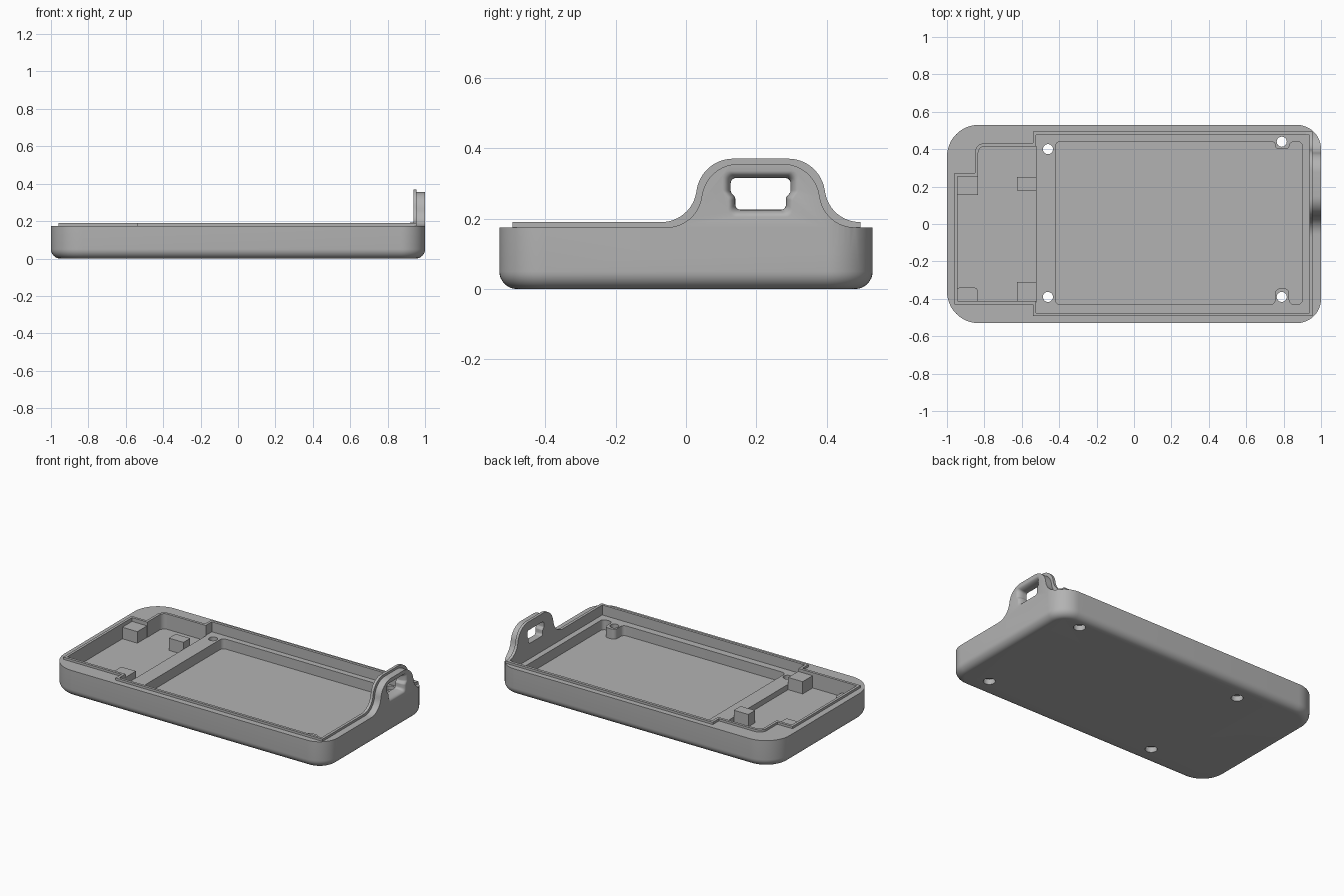
import bpy, bmesh, math
from mathutils import Vector

if "Cube" in bpy.data.objects:
    bpy.data.objects.remove(bpy.data.objects["Cube"])

grey = bpy.data.materials.new("plain_grey")
grey.diffuse_color = (0.45, 0.45, 0.45, 1)
grey.use_nodes = True
grey.node_tree.nodes["Principled BSDF"].inputs["Base Color"].default_value = grey.diffuse_color


def rounded(corners, seg=8):
    """Closed 2D outline from (u, v, radius) corners."""
    out, n = [], len(corners)
    for i, (u, v, r) in enumerate(corners):
        p = Vector((u, v))
        if r == 0:
            out.append(p)
            continue
        a = (Vector(corners[i - 1][:2]) - p).normalized()
        b = (Vector(corners[(i + 1) % n][:2]) - p).normalized()
        half = a.angle(b) / 2
        centre = p + (a + b).normalized() * (r / math.sin(half))
        s = p + a * (r / math.tan(half)) - centre
        e = p + b * (r / math.tan(half)) - centre
        turn = math.atan2(s.x * e.y - s.y * e.x, s.dot(e))
        for k in range(seg + 1):
            t = turn * k / seg
            out.append(centre + Vector((s.x * math.cos(t) - s.y * math.sin(t),
                                        s.x * math.sin(t) + s.y * math.cos(t))))
    return out


def loft(name, rings, axis="z"):
    """Solid through (outline, level) rings along z or x."""
    bm = bmesh.new()
    loops = []
    for pts, w in rings:
        loops.append([bm.verts.new((p[0], p[1], w) if axis == "z" else (w, p[0], p[1]))
                      for p in pts])
    n = len(loops[0])
    for lo, hi in zip(loops, loops[1:]):
        for i in range(n):
            bm.faces.new((lo[i], lo[(i + 1) % n], hi[(i + 1) % n], hi[i]))
    bm.faces.new(loops[0][::-1])
    bm.faces.new(loops[-1])
    bmesh.ops.recalc_face_normals(bm, faces=bm.faces)
    me = bpy.data.meshes.new(name)
    bm.to_mesh(me)
    bm.free()
    me.materials.append(grey)
    ob = bpy.data.objects.new(name, me)
    bpy.context.collection.objects.link(ob)
    return ob


def prism(name, pts, w0, w1, axis="z"):
    return loft(name, [(pts, w0), (pts, w1)], axis)


def box(name, x0, x1, y0, y1, z0, z1, r=0):
    return prism(name, rounded([(x0, y0, r), (x1, y0, r), (x1, y1, r), (x0, y1, r)]), z0, z1)


def combine(base, other, op):
    bpy.context.view_layer.objects.active = base
    m = base.modifiers.new(op, "BOOLEAN")
    m.operation, m.solver, m.object = op, "EXACT", other
    bpy.ops.object.modifier_apply(modifier=m.name)
    bpy.data.objects.remove(other)


def outer(d=0):
    x, y, l, r = 1 - d, 0.53 - d, 0.17 - d, 0.13 - d
    return rounded([(-x, -y, l), (x, -y, r), (x, y, r), (-x, y, l)], 12)


# Tray body with rounded bottom edge
R = 0.05
rings = [(outer(R * (1 - math.sin(t))), R * (1 - math.cos(t)))
         for t in [math.pi / 2 * k / 8 for k in range(9)]]
tray = loft("tray", rings + [(outer(), 0.175)])

# Raised lip around the cavity
lip = rounded([(-0.54, 0.495, 0), (0.955, 0.495, 0), (0.955, -0.492, 0), (-0.54, -0.492, 0),
               (-0.54, -0.43, 0), (-0.96, -0.43, 0), (-0.96, 0.272, 0), (-0.85, 0.272, 0),
               (-0.85, 0.432, 0.05), (-0.54, 0.432, 0)])
combine(tray, prism("lip", lip, 0.1, 0.19), "UNION")


# Strap loop: outer plate plus a slightly taller inner lip
def bell(d):
    z0, z1 = 0.175 + d, 0.355 + d
    return rounded([(-0.1, 0.1, 0), (-0.1, z0, 0), (0.03 - d, z0, 0.1), (0.06 - d, z1, 0.105),
                    (0.364 + d, z1, 0.105), (0.394 + d, z0, 0.1), (0.485, z0, 0), (0.485, 0.1, 0)], 12)


loop = prism("strap_loop", bell(0), 0.95, 1.0, "x")
combine(loop, prism("loop_trim", outer(), 0.05, 0.6), "INTERSECT")
combine(tray, loop, "UNION")
combine(tray, prism("loop_lip", bell(0.015), 0.92, 0.955, "x"), "UNION")

# Main cavities: side bay, board shelf
bay = rounded([(-0.943, -0.413, 0), (-0.52, -0.413, 0), (-0.52, 0.415, 0),
               (-0.833, 0.415, 0.035), (-0.833, 0.255, 0), (-0.943, 0.255, 0)])
combine(tray, prism("bay_cut", bay, 0.09, 1), "DIFFERENCE")
combine(tray, box("shelf_cut", -0.523, 0.937, -0.475, 0.477, 0.125, 1), "DIFFERENCE")

# Deep recess with notches that leave the right screw bosses
q = 0.025
recess = rounded([(-0.42, -0.43, q), (0.755, -0.43, q), (0.755, -0.345, q), (0.83, -0.345, q),
                  (0.83, -0.43, q), (0.9, -0.43, q), (0.9, 0.44, q), (0.83, 0.44, q),
                  (0.83, 0.4, 0.018), (0.755, 0.4, 0.018), (0.755, 0.44, 0.018), (-0.42, 0.44, q)])
combine(tray, prism("recess_cut", recess, 0.06, 0.5), "DIFFERENCE")

# Support blocks in the side bay
for x0, x1, y0, y1, top, r in [(-0.625, -0.52, 0.18, 0.25, 0.17, 0),
                               (-0.625, -0.52, -0.42, -0.31, 0.17, 0),
                               (-0.95, -0.835, 0.155, 0.262, 0.165, 0),
                               (-0.95, -0.835, -0.42, -0.34, 0.115, 0.02)]:
    combine(tray, box("support_block", x0, x1, y0, y1, 0.055, top, r), "UNION")

# Screw holes, wider underneath
for x, y in [(-0.46, 0.4), (-0.46, -0.39), (0.79, 0.44), (0.79, -0.39)]:
    def circle(r):
        return [(x + r * math.cos(k * math.tau / 24), y + r * math.sin(k * math.tau / 24))
                for k in range(24)]
    combine(tray, loft("screw_hole", [(circle(0.036), -0.1), (circle(0.036), 0.035),
                                      (circle(0.027), 0.036), (circle(0.027), 0.3)]), "DIFFERENCE")

# Strap window flaring towards the outside
window = rounded([(0.14, 0.225, 0.015), (0.284, 0.225, 0.015), (0.284, 0.26, 0.012),
                  (0.297, 0.275, 0.012), (0.297, 0.315, 0.015), (0.127, 0.315, 0.015),
                  (0.127, 0.275, 0.012), (0.14, 0.26, 0.012)], 5)


def spread(s):
    c = Vector((0.212, 0.27))
    return [c + Vector(((p.x - c.x) * (1 + 0.27 * s), (p.y - c.y) * (1 + 0.45 * s))) for p in window]


flare = [(spread(1 - math.cos(t)), 0.96 + 0.04 * math.sin(t))
         for t in [math.pi / 2 * k / 6 for k in range(7)]]
combine(tray, loft("window_cut", [(window, 0.85)] + flare + [(spread(1), 1.1)], "x"), "DIFFERENCE")

# Smooth shading with sharp edges kept
bpy.ops.object.select_all(action="DESELECT")
tray.select_set(True)
bpy.context.view_layer.objects.active = tray
bpy.ops.object.shade_smooth_by_angle(angle=math.radians(30))
